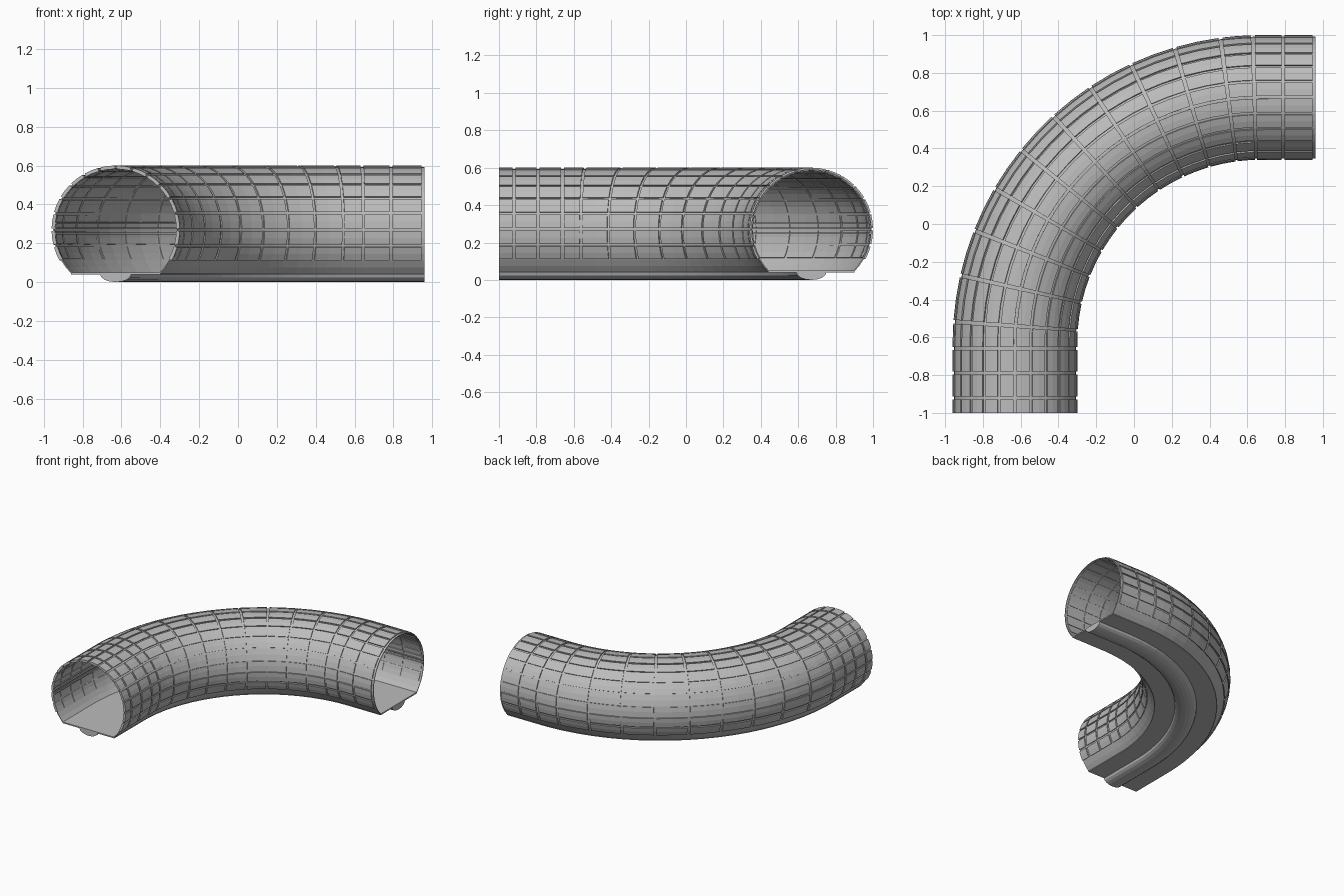
import bpy, bmesh
from math import sin, cos, pi, radians

cube = bpy.data.objects.get("Cube")
if cube:
    bpy.data.objects.remove(cube, do_unlink=True)

BEND = 1.3            # bend radius of the centre line
LEAD = 0.37           # straight run before the bend
ARC = BEND * pi / 2
TOTAL = LEAD + ARC + 0.29
AXIS_Z = 0.27

grey = bpy.data.materials.new("light_grey")
grey.use_nodes = True
grey.diffuse_color = (0.5, 0.5, 0.5, 1)
grey.node_tree.nodes["Principled BSDF"].inputs["Base Color"].default_value = (0.5, 0.5, 0.5, 1)


def place(s, u, z):
    """Point at distance s along the path, u outward from the bend, height z."""
    if s < LEAD:
        return (-0.63 - u, s - 1, z)
    if s > LEAD + ARC:
        return (0.67 + s - LEAD - ARC, 0.67 + u, z)
    a = (s - LEAD) / BEND
    return (0.67 - (BEND + u) * cos(a), (BEND + u) * sin(a) - 0.63, z)


def sweep(bm, stations, profile):
    """Closed profile carried along the path, with end caps."""
    rows = [[bm.verts.new(place(s, u, z)) for u, z in profile] for s in stations]
    n = len(profile)
    for a, b in zip(rows, rows[1:]):
        for i in range(n):
            j = (i + 1) % n
            bm.faces.new((a[i], a[j], b[j], b[i]))
    bm.faces.new(rows[0])
    bm.faces.new(rows[-1][::-1])


def band(r_in, r_out, start, end, steps):
    """Curved strip of the tube section, angles in degrees from the top."""
    angles = [radians(start + (end - start) * i / steps) for i in range(steps + 1)]
    ring = lambda r, seq: [(r * sin(a), AXIS_Z + r * cos(a)) for a in seq]
    return ring(r_out, angles) + ring(r_in, angles[::-1])


def finish(name, bm):
    bmesh.ops.recalc_face_normals(bm, faces=bm.faces)
    mesh = bpy.data.meshes.new(name)
    bm.to_mesh(mesh)
    bm.free()
    mesh.materials.append(grey)
    obj = bpy.data.objects.new(name, mesh)
    bpy.context.collection.objects.link(obj)


# Ring joints: close together on the straights, wider round the bend
joints = [0.08, 0.21, 0.34] + [0.46 + 0.198 * k for k in range(10)] + [2.38, 2.53]
edges = [0] + joints + [TOTAL]
stations = []
for a, b in zip(edges, edges[1:]):
    stations += [a, (a + b) / 2]
stations.append(TOTAL)

# Thin tube shell, open at the bottom
bm = bmesh.new()
sweep(bm, stations, band(0.316, 0.322, -135, 135, 36))
finish("tube_shell", bm)

# Raised panels between the joints
GAP = 0.008
bm = bmesh.new()
for a, b in zip(edges, edges[1:]):
    lo = a + (GAP if a > 0 else 0)
    hi = b - (GAP if b < TOTAL else 2 * GAP)
    for k in range(-8, 8):
        sweep(bm, [lo, (lo + hi) / 2, hi],
              band(0.312, 0.33, 15 * k + 1.2, 15 * k + 13.8, 2))
finish("wall_panels", bm)

# Slim rails along the inside of the outer wall
bm = bmesh.new()
for angle in (83, 88, 93):
    sweep(bm, stations, band(0.305, 0.314, angle, angle + 1.5, 1))
finish("inner_rails", bm)

# Floor with a rounded keel underneath
keel = [(0.08 * cos(pi * i / 8), 0.04 - 0.04 * sin(pi * i / 8)) for i in range(9)]
bm = bmesh.new()
sweep(bm, stations, [(-0.23, 0.05), (0.23, 0.05), (0.23, 0.04)] + keel + [(-0.23, 0.04)])
finish("floor", bm)
